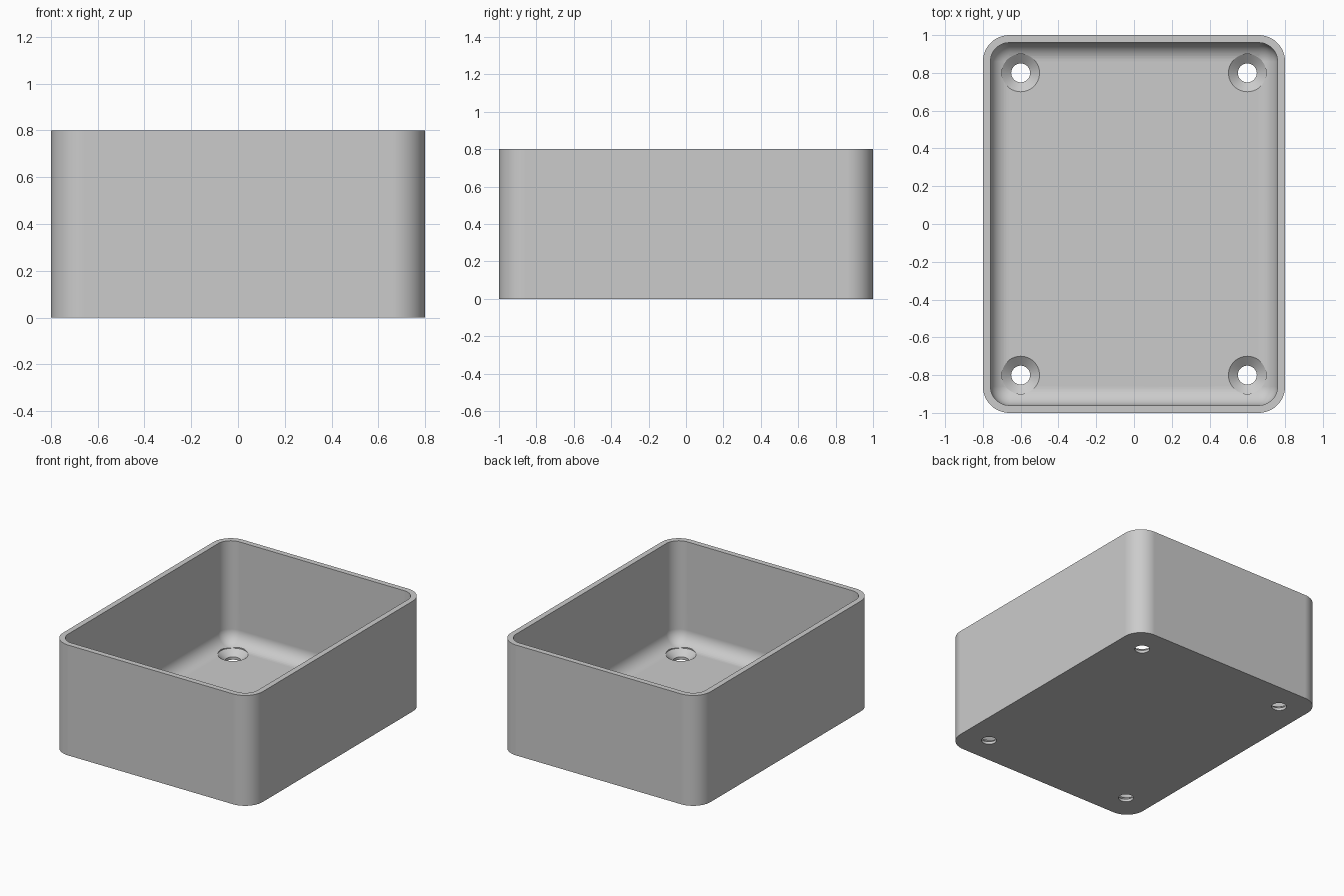
import bpy, bmesh
from math import pi, sin, cos, radians

if "Cube" in bpy.data.objects:
    bpy.data.objects.remove(bpy.data.objects["Cube"])

HALF_X, HALF_Y, HEIGHT = 0.8, 1.0, 0.8
WALL, FLOOR = 0.04, 0.06
OUTER_R, FILLET = 0.14, 0.10
CORNER_STEPS, FILLET_STEPS = 12, 10

grey = bpy.data.materials.new("plain grey")
grey.use_nodes = True
colour = (0.6, 0.6, 0.6, 1)
grey.diffuse_color = colour
grey.node_tree.nodes["Principled BSDF"].inputs["Base Color"].default_value = colour


def ring(bm, inset, radius, z):
    """Rounded rectangle loop, inset from the outer wall."""
    cx, cy = HALF_X - inset - radius, HALF_Y - inset - radius
    verts = []
    for quarter, (sx, sy) in enumerate([(1, 1), (-1, 1), (-1, -1), (1, -1)]):
        for i in range(CORNER_STEPS + 1):
            a = (quarter + i / CORNER_STEPS) * pi / 2
            verts.append(bm.verts.new((sx * cx + radius * cos(a),
                                       sy * cy + radius * sin(a), z)))
    return verts


def make_object(name, bm):
    bmesh.ops.remove_doubles(bm, verts=bm.verts, dist=1e-5)
    bmesh.ops.recalc_face_normals(bm, faces=bm.faces)
    mesh = bpy.data.meshes.new(name)
    bm.to_mesh(mesh)
    bm.free()
    mesh.materials.append(grey)
    obj = bpy.data.objects.new(name, mesh)
    bpy.context.collection.objects.link(obj)
    return obj


# Tray: outer wall, rim, inner wall and rounded inner floor edge
bm = bmesh.new()
inner_r = OUTER_R - WALL
rings = [ring(bm, 0, OUTER_R, 0), ring(bm, 0, OUTER_R, HEIGHT),
         ring(bm, WALL, inner_r, HEIGHT)]
for i in range(FILLET_STEPS + 1):
    a = i / FILLET_STEPS * pi / 2
    d = FILLET * (1 - cos(a))
    rings.append(ring(bm, WALL + d, max(inner_r - d, 0),
                      FLOOR + FILLET * (1 - sin(a))))
for low, high in zip(rings, rings[1:]):
    n = len(low)
    for i in range(n):
        j = (i + 1) % n
        bm.faces.new((low[i], low[j], high[j], high[i]))
bm.faces.new(rings[0])
bm.faces.new(rings[-1])
tray = make_object("tray", bm)

# Countersunk screw hole cutters, one in each corner
bm = bmesh.new()
profile = [(0.05, -0.1), (0.05, 0.02), (0.1, FLOOR), (0.1, 0.2)]
SIDES = 48
for x in (-0.6, 0.6):
    for y in (-0.8, 0.8):
        loops = [[bm.verts.new((x + r * cos(k * 2 * pi / SIDES),
                                y + r * sin(k * 2 * pi / SIDES), z))
                  for k in range(SIDES)] for r, z in profile]
        for low, high in zip(loops, loops[1:]):
            for k in range(SIDES):
                m = (k + 1) % SIDES
                bm.faces.new((low[k], low[m], high[m], high[k]))
        bm.faces.new(loops[0])
        bm.faces.new(loops[-1])
cutter = make_object("screw_hole_cutter", bm)

cut = tray.modifiers.new("screw holes", "BOOLEAN")
cut.operation = "DIFFERENCE"
cut.solver = "EXACT"
cut.object = cutter
bpy.context.view_layer.objects.active = tray
tray.select_set(True)
bpy.ops.object.modifier_apply(modifier=cut.name)
bpy.data.objects.remove(cutter)

# Smooth rounded surfaces, crisp rims
bpy.ops.object.shade_smooth_by_angle(angle=radians(30))
flat = tray.modifiers.new("flat face normals", "WEIGHTED_NORMAL")
flat.keep_sharp = True
